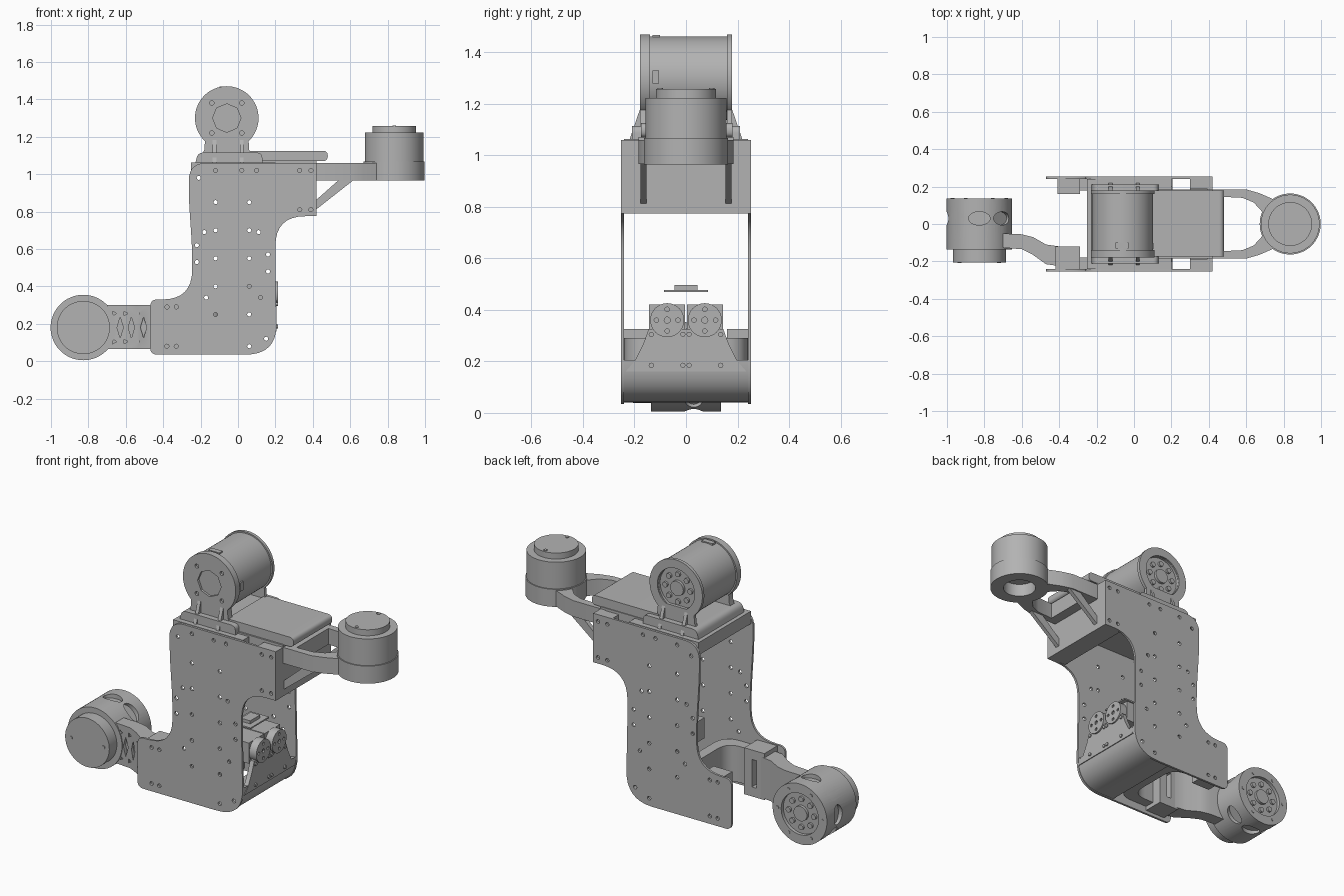
import bpy, bmesh, math
from mathutils import Vector

if "Cube" in bpy.data.objects:
    bpy.data.objects.remove(bpy.data.objects["Cube"])

grey = bpy.data.materials.new("machined_grey")
grey.use_nodes = True
colour = (0.45, 0.45, 0.45, 1)
grey.diffuse_color = colour
grey.node_tree.nodes["Principled BSDF"].inputs["Base Color"].default_value = colour


def shade(me):
    for p in me.polygons:
        p.use_smooth = True
    me.set_sharp_from_angle(angle=math.radians(32))


def finish(name, bm):
    bmesh.ops.recalc_face_normals(bm, faces=bm.faces)
    me = bpy.data.meshes.new(name)
    bm.to_mesh(me)
    bm.free()
    me.materials.append(grey)
    shade(me)
    ob = bpy.data.objects.new(name, me)
    bpy.context.collection.objects.link(ob)
    return ob


def place(axis, u, v, w):
    """Put profile point u, v at distance w along the axis."""
    return {"x": (w, u, v), "y": (u, w, v), "z": (u, v, w)}[axis]


def add_prism(bm, pts, axis, lo, hi):
    rings = [[bm.verts.new(place(axis, p[0], p[1], w)) for p in pts] for w in (lo, hi)]
    bm.faces.new(rings[0])
    bm.faces.new(rings[1][::-1])
    for i in range(len(pts)):
        j = (i + 1) % len(pts)
        bm.faces.new((rings[0][i], rings[0][j], rings[1][j], rings[1][i]))


def prism(name, pts, axis, lo, hi):
    return prisms(name, [pts], axis, lo, hi)


def prisms(name, shapes, axis, lo, hi):
    bm = bmesh.new()
    for pts in shapes:
        add_prism(bm, pts, axis, lo, hi)
    return finish(name, bm)


def circle(u, v, r, n=48, squash=1):
    return [(u + r * squash * math.cos(math.tau * i / n),
             v + r * math.sin(math.tau * i / n)) for i in range(n)]


def rect(u0, u1, v0, v1):
    return [(u0, v0), (u1, v0), (u1, v1), (u0, v1)]


def fillet(pts, steps=8):
    """Round each corner by its third value."""
    out = []
    for i, (x, y, r) in enumerate(pts):
        p = Vector((x, y))
        if not r:
            out.append((x, y))
            continue
        a = p + (Vector(pts[i - 1][:2]) - p).normalized() * r
        b = p + (Vector(pts[(i + 1) % len(pts)][:2]) - p).normalized() * r
        for s in range(steps + 1):
            t = s / steps
            out.append(tuple(a * (1 - t) ** 2 + p * 2 * t * (1 - t) + b * t * t))
    return out


def mirrored(half):
    return half + [(x, -y) for x, y in reversed(half)]


def cut(ob, cutter):
    mod = ob.modifiers.new("cut", "BOOLEAN")
    mod.operation = "DIFFERENCE"
    mod.object = cutter
    dg = bpy.context.evaluated_depsgraph_get()
    me = bpy.data.meshes.new_from_object(ob.evaluated_get(dg))
    ob.modifiers.clear()
    ob.data = me
    shade(me)
    bpy.data.objects.remove(cutter)


def rear_face(name, ob, u, v, y, r):
    """Recessed output face with hub and bolts, facing +y."""
    cut(ob, prism("cutter", circle(u, v, r), "y", y - 0.02, y + 0.1))
    ring = [circle(u + r * 0.68 * math.cos(k * math.tau / 8),
                   v + r * 0.68 * math.sin(k * math.tau / 8), r * 0.13, 12) for k in range(8)]
    prisms(name + "_bolts", ring, "y", y - 0.03, y - 0.008)
    prism(name + "_hub", circle(u, v, r * 0.36, 24), "y", y - 0.03, y - 0.004)
    rim = [circle(u + r * 1.2 * math.cos(k * math.tau / 6),
                  v + r * 1.2 * math.sin(k * math.tau / 6), 0.01, 12) for k in range(6)]
    prisms(name + "_rim_bolts", rim, "y", y - 0.01, y + 0.003)


# Side plates with bolt holes
outline = fillet([(0.42, 1.06, 0), (-0.26, 1.06, 0.09), (-0.265, 0.9, 0.1), (-0.245, 0.6, 0.08),
                  (-0.245, 0.33, 0.16), (-0.47, 0.33, 0.04), (-0.47, 0.035, 0.04),
                  (0.21, 0.035, 0.17), (0.2, 0.5, 0.1), (0.2, 0.775, 0.16), (0.42, 0.775, 0)])
spots = [(x, 0.25 + 0.15 * k) for x in (-0.12, 0.06) for k in range(5)]
spots += [(x, z) for x in (0.33, 0.39) for z in (0.81, 1.02)]
spots += [(x, z) for x in (-0.38, -0.33) for z in (0.08, 0.29)]
spots += [(x, 1.02) for x in (-0.12, 0.02, 0.1)]
spots += [(-0.21, 0.98), (-0.18, 0.69), (0.11, 0.69), (-0.22, 0.62), (-0.22, 0.53), (0.16, 0.57),
          (0.16, 0.48), (-0.17, 0.34), (0.12, 0.34), (0.15, 0.12), (0.06, 0.08)]
for name, lo, hi in (("front_plate", -0.253, -0.24), ("back_plate", 0.24, 0.253)):
    plate = prism(name, outline, "y", lo, hi)
    cut(plate, prisms("cutter", [circle(x, z, 0.011, 12) for x, z in spots], "y", lo - 0.1, hi + 0.1))

# Top bracket, shelf and cradle
prism("bracket_base", rect(-0.25, 0.2, 0.99, 1.063), "y", -0.24, 0.24)
prism("bracket_step", fillet([(-0.23, 1.05, 0), (0.13, 1.05, 0), (0.13, 1.115, 0.03),
                              (-0.215, 1.115, 0.03)]), "y", -0.21, 0.21)
prism("shelf", fillet([(0.05, 1.07, 0), (0.48, 1.07, 0.027), (0.48, 1.125, 0.027),
                       (0.05, 1.125, 0)]), "y", -0.175, 0.18)
prism("shelf_support", rect(0.1, 0.42, 1.02, 1.072), "y", -0.185, 0.185)

# Top motor held by two keyhole flanges
mx, mz = -0.06, 1.3
neck = [(-0.21, 1.06), (-0.18, 1.13), (-0.175, 1.2), (0.055, 1.2), (0.06, 1.13), (0.09, 1.06)]
body = prism("top_motor", circle(mx, mz, 0.162, 64), "y", -0.16, 0.17)
for name, lo, hi in (("front", -0.178, -0.14), ("back", 0.16, 0.178)):
    prism(name + "_flange_neck", neck, "y", lo, hi)
    flange = prism(name + "_flange", circle(mx, mz, 0.17, 64), "y", lo, hi)
    if name == "front":
        cut(flange, prism("cutter", circle(mx, mz, 0.076, 8), "y", -0.3, -0.165))
        bolts = [circle(mx + sx * 0.08, mz + sz * 0.08, 0.012, 12) for sx in (-1, 1) for sz in (-1, 1)]
        cut(flange, prisms("cutter", bolts, "y", -0.3, -0.165))
    else:
        cut(flange, prism("cutter", circle(mx, mz, 0.12), "y", 0.1, 0.3))
        rear_face("top_motor", body, mx, mz, 0.175, 0.118)
for s in (-1, 1):
    rib = [(s * 0.17, 1.06), (s * 0.22, 1.06), (s * 0.175, 1.19), (s * 0.17, 1.19)]
    for x in (-0.135, 0.01):
        prism("gusset", rib, "x", x, x + 0.02)
prism("motor_socket", rect(-0.13, -0.105, 1.28, 1.33), "x", 0.09, 0.108)
prism("motor_plug", rect(-0.1, -0.03, -0.13, -0.1), "z", 1.45, 1.468)

# Upper arm box between the plates
prism("arm_wall", rect(-0.24, 0.24, 0.775, 1.06), "x", 0.39, 0.42)
prism("arm_floor", rect(0.3, 0.42, -0.24, 0.24), "z", 0.775, 0.79)
for s in (-1, 1):
    prism("arm_tab", rect(0.3, 0.42, s * 0.19, s * 0.24), "z", 0.775, 1.06)
    prism("arm_strut", [(0.41, 0.805), (0.41, 0.855), (0.54, 0.97), (0.62, 0.97)],
          "y", s * 0.165 - 0.012, s * 0.165 + 0.012)

# Upper arm fork and upright motor
ax = 0.835
fork = prism("arm_fork", mirrored([(0.41, 0.185), (0.6, 0.185), (0.67, 0.165), (0.75, 0.13)]), "z", 0.967, 1.06)
cut(fork, prism("cutter", mirrored([(0.48, 0.145), (0.58, 0.14), (0.64, 0.115), (0.69, 0.06)]), "z", 0.9, 1.2))
seat = prism("arm_motor_seat", circle(ax, 0, 0.163, 64), "z", 0.965, 1.067)
for ob in (fork, seat):
    cut(ob, prism("cutter", circle(ax, 0, 0.09), "z", 0.9, 1.04))
prism("arm_motor", circle(ax, 0, 0.157, 64), "z", 1.06, 1.222)
prism("arm_motor_cap", circle(ax, 0, 0.117, 64), "z", 1.22, 1.257)
prisms("arm_motor_bolts", [circle(ax, s * 0.1, 0.01, 12) for s in (-1, 1)], "z", 1.25, 1.261)

# Curved base tray with flared front panel
tray = fillet([(-0.05, 0.04, 0), (0.205, 0.04, 0.165), (0.205, 0.2, 0)])
tray += fillet([(0.18, 0.2, 0), (0.18, 0.065, 0.13), (-0.05, 0.065, 0)])
prism("base_tray", tray, "y", -0.24, 0.24)
panel = prism("base_panel", [(-0.235, 0.16), (0.235, 0.16), (0.2, 0.2), (0.165, 0.27), (0.145, 0.325),
                             (-0.145, 0.325), (-0.165, 0.27), (-0.2, 0.2)], "x", 0.18, 0.206)
dots = [circle(y, z, 0.01, 12) for z in (0.185, 0.305) for y in (-0.135, -0.012, 0.012, 0.135)]
prisms("panel_bolts", dots, "x", 0.2, 0.213)

# Twin servos with output discs
for y in (-0.073, 0.073):
    prism("servo", rect(y - 0.07, y + 0.07, 0.3, 0.42), "x", -0.02, 0.17)
    disc = prism("servo_disc", circle(y, 0.36, 0.066, 32), "x", 0.17, 0.215)
    holes = [circle(y + 0.042 * math.cos(k * math.pi / 2), 0.36 + 0.042 * math.sin(k * math.pi / 2), 0.009, 10)
             for k in range(4)] + [circle(y, 0.36, 0.012, 10)]
    cut(disc, prisms("cutter", holes, "x", 0.205, 0.3))
prism("inner_shelf", rect(0.02, 0.14, -0.085, 0.085), "z", 0.47, 0.478)
prism("inner_shelf_pad", rect(0.05, 0.11, -0.045, 0.045), "z", 0.476, 0.496)

# Lower arm yoke, clamped to both plates
prism("yoke_back_block", rect(-0.41, -0.29, 0.16, 0.24), "z", 0.055, 0.325)
block = prism("yoke_front_block", rect(-0.42, -0.29, -0.24, -0.12), "z", 0.055, 0.325)
cut(block, prism("cutter", rect(-0.37, -0.34, -0.2, 0), "z", 0.11, 0.27))
prism("yoke_bridge", fillet([(-0.3, -0.24, 0), (-0.08, -0.24, 0.1), (-0.08, 0.24, 0.1), (-0.3, 0.24, 0),
                             (-0.3, 0.18, 0), (-0.14, 0.18, 0.09), (-0.14, -0.18, 0.09), (-0.3, -0.18, 0)]),
      "z", 0.08, 0.29)

# Lower arm link with diamond recesses
link = prism("lower_arm", [(-0.4, -0.225), (-0.47, -0.215), (-0.54, -0.165), (-0.6, -0.135), (-0.72, -0.125),
                           (-0.72, -0.05), (-0.6, -0.055), (-0.54, -0.07), (-0.47, -0.11), (-0.4, -0.12)],
             "z", 0.065, 0.3)
for x, y in ((-0.63, -0.11), (-0.57, -0.125), (-0.505, -0.165)):
    cuts = [circle(x, 0.18, 0.056, 4, 0.3)]
    cuts += [circle(x - 0.033, z, 0.014, 3) for z in (0.105, 0.255)]
    cut(link, prisms("cutter", cuts, "y", -0.3, y))

# Lower motor housing with oval windows
lx, lz = -0.827, 0.18
housing = prism("lower_motor", circle(lx, lz, 0.175, 64), "y", -0.135, 0.135)
for k in range(8):
    if k == 0:
        continue
    slot = prism("cutter", circle(0, 0.03, 0.036, 24, 1.6), "z", 0.15, 0.3)
    slot.rotation_euler.y = math.pi / 2 + k * math.tau / 8
    slot.location = (lx, 0, lz)
    cut(housing, slot)
prism("lower_motor_cap", circle(lx, lz, 0.142, 64), "y", -0.205, -0.13)
prisms("lower_motor_cap_bolts", [circle(lx + s * 0.105, lz, 0.011, 12) for s in (-1, 1)], "y", -0.209, -0.2)
rear_face("lower_motor", housing, lx, lz, 0.135, 0.12)
